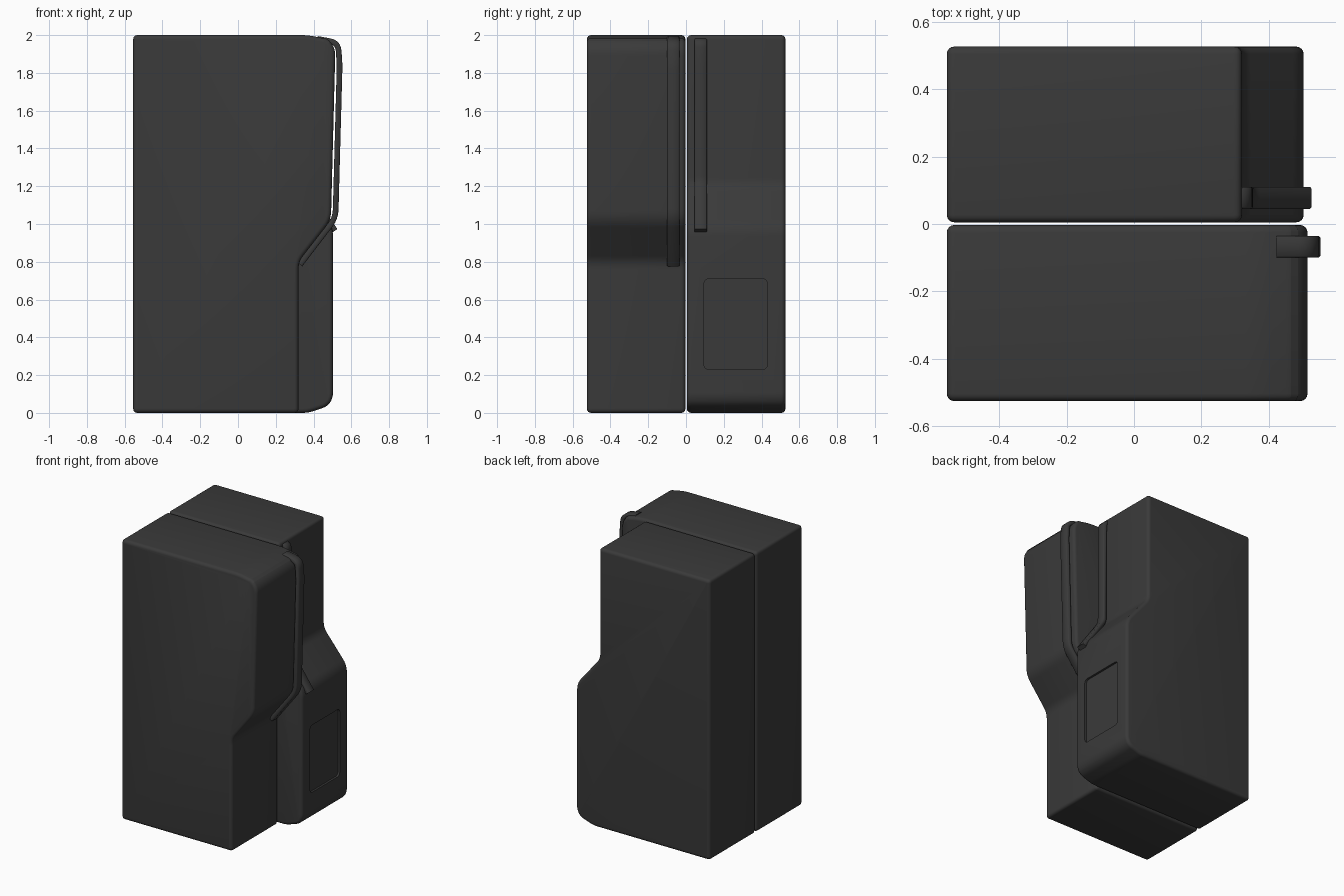
import bpy, bmesh, math
from mathutils import Vector

if "Cube" in bpy.data.objects:
    bpy.data.objects.remove(bpy.data.objects["Cube"])

dark = bpy.data.materials.new("dark_grey")
dark.diffuse_color = (0.042, 0.042, 0.042, 1)
dark.use_nodes = True
dark.node_tree.nodes["Principled BSDF"].inputs["Base Color"].default_value = dark.diffuse_color


def rounded(points, closed=True, steps=6):
    """Round the corners of a list of (x, z, cut length) points."""
    out, n = [], len(points)
    for i, (x, z, r) in enumerate(points):
        p = Vector((x, z))
        if r == 0 or (not closed and i in (0, n - 1)):
            out.append(p)
            continue
        a = Vector(points[i - 1][:2])
        b = Vector(points[(i + 1) % n][:2])
        a = p + (a - p).normalized() * r
        b = p + (b - p).normalized() * r
        for k in range(steps + 1):
            t = k / steps
            out.append(a * (1 - t) ** 2 + p * 2 * t * (1 - t) + b * t * t)
    return out


def inset(points, d):
    """Move a counter-clockwise outline inwards by d, keeping rounding parallel."""
    out, n = [], len(points)
    for i, (x, z, r) in enumerate(points):
        p = Vector((x, z))
        u = (p - Vector(points[i - 1][:2])).normalized()
        v = (Vector(points[(i + 1) % n][:2]) - p).normalized()
        half = math.atan2(u.x * v.y - u.y * v.x, u.dot(v)) / 2
        m = Vector((-u.y - v.y, u.x + v.x)).normalized()
        q = p + m * d / math.cos(half)
        out.append((q.x, q.y, max(r - d * math.tan(half), 0.001)))
    return out


def loft(name, rings):
    """Skin equal-length rings of (y, outline), with flat caps."""
    bm = bmesh.new()
    loops = [[bm.verts.new((p.x, y, p.y)) for p in ring] for y, ring in rings]
    for a, b in zip(loops, loops[1:]):
        for i in range(len(a)):
            bm.faces.new((a[i - 1], a[i], b[i], b[i - 1]))
    bm.faces.new(loops[0])
    bm.faces.new(loops[-1][::-1])
    bmesh.ops.recalc_face_normals(bm, faces=bm.faces)
    mesh = bpy.data.meshes.new(name)
    bm.to_mesh(mesh)
    bm.free()
    mesh.materials.append(dark)
    ob = bpy.data.objects.new(name, mesh)
    bpy.context.collection.objects.link(ob)
    return ob


def body(name, points, y0, y1, r=0.022, steps=4):
    """Block with an x-z outline and rounded rims."""
    arc = [math.pi / 2 * k / steps for k in range(steps + 1)]
    rim = [(r * (1 - math.sin(a)), r * (1 - math.cos(a))) for a in arc]
    rings = [(y0 + dy, rounded(inset(points, d))) for d, dy in
             [(e[0], e[1]) for e in [(r * (1 - math.sin(a)),
                                      r * (1 - math.cos(a))) for a in arc]]]
    rings += [(y1 - dy, rounded(inset(points, d))) for d, dy in rim[::-1]]
    return loft(name, rings)


def ribbon(name, path, y0, y1, thick=0.03):
    """Bent strip following a path in x-z, with narrow chamfered sides."""
    pts = rounded(path, closed=False)

    def outline(t):
        left, right = [], []
        for i, p in enumerate(pts):
            d = (pts[min(i + 1, len(pts) - 1)] - pts[max(i - 1, 0)]).normalized()
            n = Vector((-d.y, d.x)) * t / 2
            left.append(p + n)
            right.append(p - n)
        return left + right[::-1]

    c = 0.005
    return loft(name, [(y0, outline(thick - 2 * c)), (y0 + c, outline(thick)),
                       (y1 - c, outline(thick)), (y1, outline(thick - 2 * c))])


def smooth(ob):
    bpy.ops.object.select_all(action="DESELECT")
    ob.select_set(True)
    bpy.context.view_layer.objects.active = ob
    bpy.ops.object.shade_smooth_by_angle(angle=math.radians(50))


# Front half: deep upper part, shallow lower part
front_half = body("front_half", [
    (-0.555, 0, 0.025), (0.32, 0, 0.025), (0.32, 0.80, 0.04),
    (0.492, 1.02, 0.05), (0.516, 1.95, 0.06), (0.47, 1.98, 0.02),
    (0.37, 2, 0.04), (-0.555, 2, 0.025)], -0.525, -0.003)

# Back half: shallow upper part, deep lower part
back_half = body("back_half", [
    (-0.555, 0, 0.025), (0.37, 0, 0.03), (0.475, 0.035, 0.03),
    (0.503, 0.08, 0.03), (0.503, 0.985, 0.05), (0.32, 1.205, 0.04),
    (0.32, 2, 0.025), (-0.555, 2, 0.025)], 0.005, 0.526)

# Handles following each half's front
front_handle = ribbon("front_handle", [
    (0.42, 1.98, 0), (0.53, 1.96, 0.045), (0.538, 1.84, 0.02),
    (0.516, 1.03, 0.05), (0.328, 0.785, 0)], -0.1, -0.035)
back_handle = ribbon("back_handle", [
    (0.28, 1.975, 0), (0.335, 1.965, 0.03), (0.338, 1.85, 0.02),
    (0.338, 1.215, 0.04), (0.514, 0.965, 0)], 0.045, 0.11)

# Shallow rounded recess in the lower back half
bpy.ops.mesh.primitive_cube_add(size=1, location=(0.538, 0.263, 0.47))
cutter = bpy.context.object
cutter.name = "recess_cutter"
cutter.scale = (0.1, 0.335, 0.48)
bpy.ops.object.transform_apply(location=False, rotation=False, scale=True)
bm = bmesh.new()
bm.from_mesh(cutter.data)
edges = [e for e in bm.edges
         if abs(e.verts[0].co.x - e.verts[1].co.x) > 0.05]
bmesh.ops.bevel(bm, geom=edges, offset=0.025, segments=4, profile=0.5,
                affect="EDGES")
bm.to_mesh(cutter.data)
bm.free()
cut = back_half.modifiers.new("recess", "BOOLEAN")
cut.operation, cut.object, cut.solver = "DIFFERENCE", cutter, "EXACT"
bpy.ops.object.select_all(action="DESELECT")
back_half.select_set(True)
bpy.context.view_layer.objects.active = back_half
bpy.ops.object.modifier_apply(modifier=cut.name)
bpy.data.objects.remove(cutter)

for ob in (front_half, back_half, front_handle, back_handle):
    smooth(ob)
